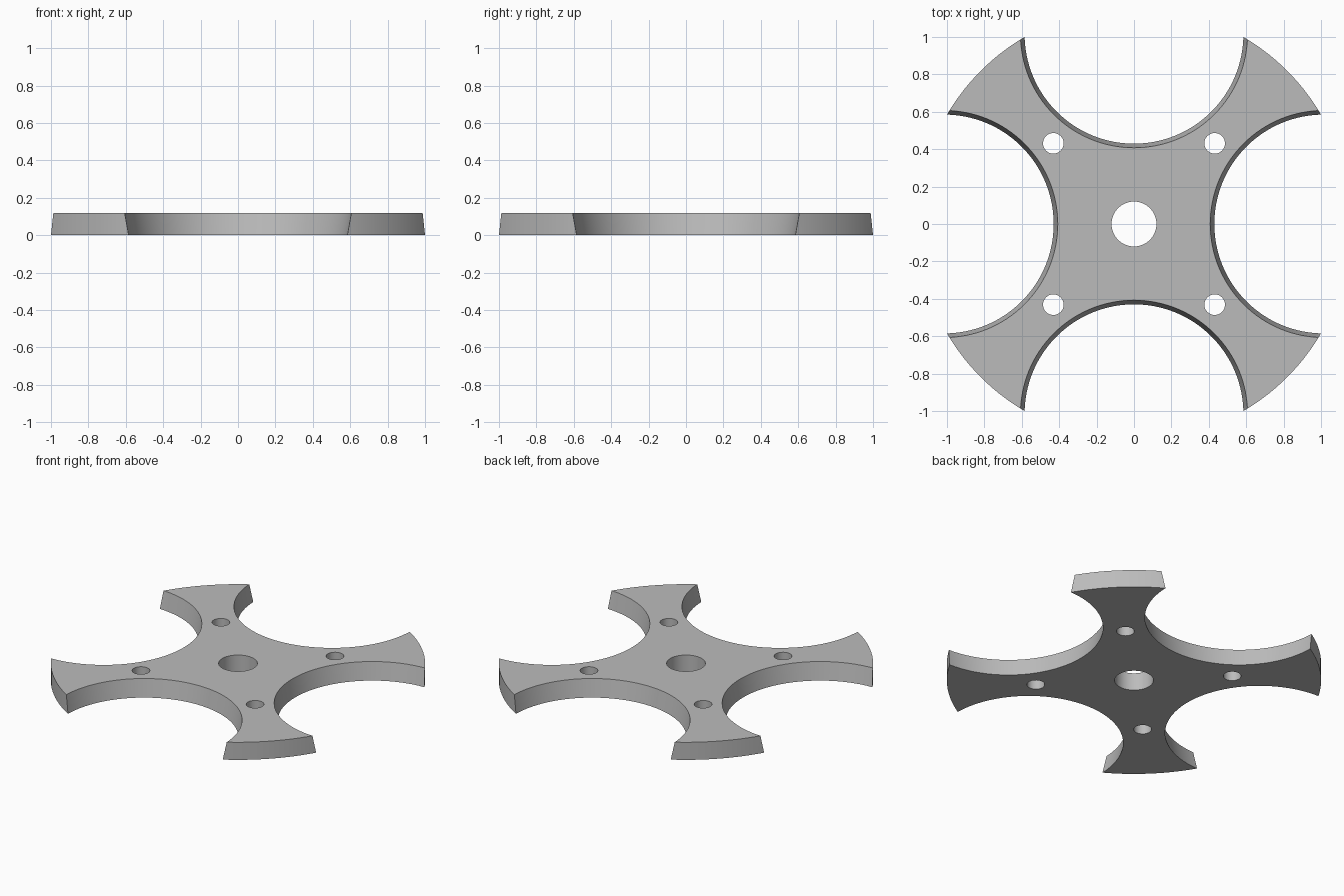
import bpy
import math

if "Cube" in bpy.data.objects:
    bpy.data.objects.remove(bpy.data.objects["Cube"], do_unlink=True)

HEIGHT = 0.12
DISC_RADIUS = 1.1585
SCALLOP_CENTRE = 1.0145
SCALLOP_LOW, SCALLOP_HIGH = 0.585, 0.607   # scallop radius at bottom and top
MARGIN = 0.1                               # cutter overshoot above and below

grey = bpy.data.materials.new("plain grey")
grey.use_nodes = True
colour = (0.5, 0.5, 0.5, 1)
grey.diffuse_color = colour
grey.node_tree.nodes["Principled BSDF"].inputs["Base Color"].default_value = colour


def cone(name, x, y, low, high, depth, sides):
    """Upright cone frustum centred on the plate's mid height."""
    bpy.ops.mesh.primitive_cone_add(vertices=sides, radius1=low, radius2=high,
                                    depth=depth, location=(x, y, HEIGHT / 2))
    obj = bpy.context.object
    obj.name = name
    obj.data.materials.append(grey)
    return obj


def cut(target, x, y, low, high, sides):
    """Bore a straight or tapered opening right through the target."""
    extra = (high - low) / HEIGHT * MARGIN
    cutter = cone("cutter", x, y, low - extra, high + extra,
                  HEIGHT + 2 * MARGIN, sides)
    cutter.hide_render = True
    mod = target.modifiers.new("cut", "BOOLEAN")
    mod.operation = "DIFFERENCE"
    mod.solver = "EXACT"
    mod.object = cutter
    bpy.context.view_layer.objects.active = target
    bpy.ops.object.modifier_apply(modifier=mod.name)
    bpy.data.objects.remove(cutter, do_unlink=True)


# Round plate
plate = cone("cross_plate", 0, 0, DISC_RADIUS, DISC_RADIUS, HEIGHT, 160)

# Tapered scallops on the four sides, leaving four arms, and a bolt hole per arm
for i in range(4):
    side = i * math.pi / 2
    arm = side + math.pi / 4
    cut(plate, SCALLOP_CENTRE * math.cos(side), SCALLOP_CENTRE * math.sin(side),
        SCALLOP_LOW, SCALLOP_HIGH, 128)
    cut(plate, 0.61 * math.cos(arm), 0.61 * math.sin(arm), 0.055, 0.055, 48)

# Centre bore
cut(plate, 0, 0, 0.12, 0.12, 64)

# Smooth walls with crisp rims
bpy.ops.object.select_all(action="DESELECT")
plate.select_set(True)
bpy.context.view_layer.objects.active = plate
bpy.ops.object.shade_smooth_by_angle(angle=math.radians(30))
